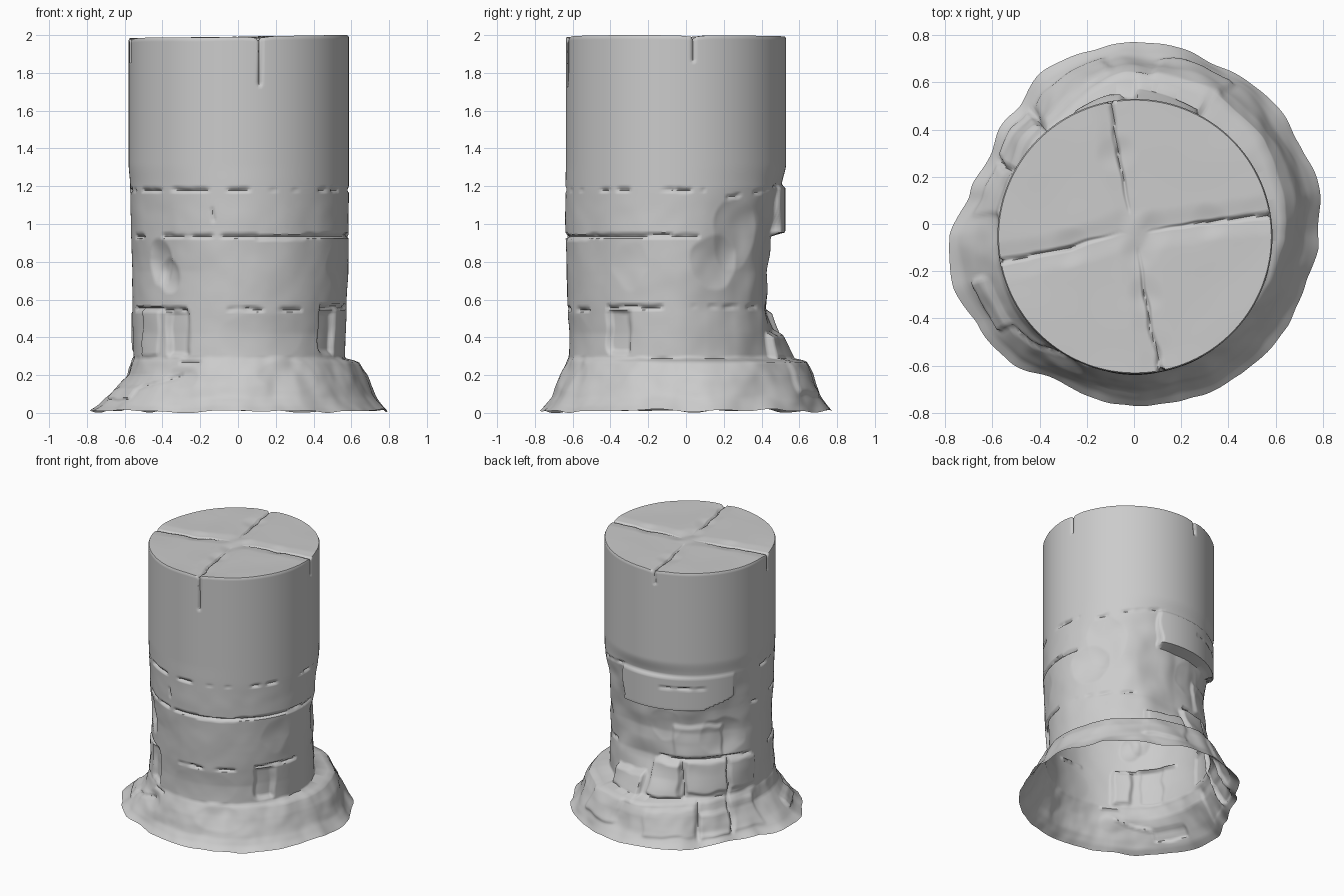
import bpy, bmesh, math
from mathutils import Vector, noise

if "Cube" in bpy.data.objects:
    bpy.data.objects.remove(bpy.data.objects["Cube"])

NA, NZ, NR = 360, 180, 44
CX, CY, R = 0.004, -0.053, 0.583

# skirt outline radius every 15 degrees, counter-clockwise from +x
OUTLINE = [.775, .81, .80, .815, .815, .815, .825, .805, .795, .74, .705, .725,
           .785, .80, .765, .75, .70, .71, .72, .725, .735, .745, .75, .75]
# wall radius per 45 degrees at these heights
WALL_Z = [.295, .42, .55, .75, .92, 1.2]
WALL = [[.56, .565, .57, .58, .583, .583], [.545, .54, .53, .535, .55, .58],
        [.585, .52, .48, .475, .50, .56], [.555, .535, .51, .495, .515, .57],
        [.56, .56, .565, .565, .57, .575], [.57, .56, .56, .555, .57, .58],
        [.57, .57, .575, .58, .585, .585], [.56, .555, .565, .575, .58, .583]]
# share of the flare reached per 45 degrees at these heights
FLARE_Z = [0, .03, .08, .14, .20, .272, .29]
FLARE = [[1, .9, .75, .62, .5, .3, 0], [1, .92, .82, .74, .66, .52, 0],
         [1, .92, .80, .68, .58, .42, 0], [1, .78, .55, .42, .32, .15, 0],
         [1, .8, .6, .35, .1, .03, 0], [1, .8, .6, .4, .2, .06, 0],
         [1, .8, .58, .45, .3, .06, 0], [1, .8, .6, .45, .3, .1, 0]]

# stones: az0, az1, z0, z1, radius change, edge softness
STONES = [(122, 152, .32, .54, .015, .03), (96, 117, .30, .53, .03, .03),
          (62, 90, .28, .42, .04, .03), (155, 176, .33, .53, .01, .02),
          (100, 128, .07, .24, .015, .03), (131, 150, .05, .20, .018, .03),
          (153, 172, .06, .26, .01, .03), (58, 82, .10, .27, .015, .03),
          (112, 150, .57, .80, .015, .04), (228, 241, .30, .54, -.028, .035),
          (320, 333, .32, .545, -.028, .035), (205, 222, .30, .55, .01, .02),
          (196, 215, .07, .14, .02, .02)]
# scoops: az, z, half-width deg, half-height, depth
SCOOPS = [(222, .80, 9, .13, .028), (229, .73, 8, .09, .022), (22, .80, 14, .14, .022),
          (34, .95, 14, .2, .02), (150, .72, 18, .14, .02), (282, .40, 24, .13, .006),
          (105, .80, 14, .12, .012), (335, .78, 10, .13, .006), (295, .2, 16, .08, .01),
          (240, .18, 10, .06, .012)]
# grooves: az0, z0, az1, z1, depth, dashed
GROOVES = [(182, 1.18, 375, 1.18, .02, 1), (185, .935, 280, .935, .02, 1),
           (280, .93, 358, .94, .024, 0), (0, .935, 12, .935, .015, 1),
           (265, .55, 305, .545, .022, 1), (195, .55, 240, .55, .024, 0),
           (320, .56, 352, .56, .022, 0), (5, .56, 60, .56, .014, 1),
           (28, 1.14, 75, 1.21, .014, 1), (105, 1.12, 140, 1.12, .015, 1),
           (100, .56, 172, .56, .02, 0), (119, .55, 121, .30, .016, 0),
           (153, .55, 153, .30, .016, 0), (157, .95, 180, .93, .018, 1),
           (256, 1.08, 257, 1.02, .01, 0),
           (238, .27, 250, .27, .012, 0), (215, .13, 238, .19, .012, 0),
           (129, .04, 130, .27, .014, 0), (151, .05, 152, .28, .014, 0),
           (281.5, 2.02, 281, 1.74, .02, 0), (9, 2.02, 9, 1.87, .014, 0),
           (100, 2.02, 101, 1.90, .014, 0), (190, 2.02, 190, 1.87, .014, 0)]
# cracks across the top as paths
CRACKS = [[(-.60, -.17), (-.27, -.10), (-.05, -.03)], [(-.10, .56), (-.07, .3), (-.02, .06)],
          [(.60, .045), (.32, .01), (.07, -.03), (.02, -.12)], [(.02, -.12), (.05, -.3), (.115, -.66)]]


def smooth(x):
    x = min(1, max(0, x))
    return x * x * (3 - 2 * x)


def lerp_table(zs, vs, z):
    if z <= zs[0]:
        return vs[0]
    for i in range(1, len(zs)):
        if z <= zs[i]:
            return vs[i-1] + (vs[i] - vs[i-1]) * (z - zs[i-1]) / (zs[i] - zs[i-1])
    return vs[-1]


def around(table, az):
    n = len(table)
    f = az / 360 * n
    i, t = int(f), smooth(f - int(f))
    a, b = table[i % n], table[(i + 1) % n]
    if isinstance(a, list):
        return [p + (q - p) * t for p, q in zip(a, b)]
    return a + (b - a) * t


def delta(a, b):
    return (a - b + 180) % 360 - 180


def seg_dist(px, py, ax, ay, bx, by):
    dx, dy = bx - ax, by - ay
    t = min(1, max(0, ((px - ax) * dx + (py - ay) * dy) / (dx * dx + dy * dy)))
    return math.hypot(px - ax - t * dx, py - ay - t * dy)


def box_mask(az, z, a0, a1, z0, z1, soft):
    # rounded rectangle on the unrolled wall
    mid, half = (a0 + a1) / 2, (a1 - a0) / 2
    dx = soft * .5 - (half - abs(delta(az, mid))) * .01
    dz = soft * .5 - min(z - z0, z1 - z)
    return smooth(1 - math.hypot(max(0, dx), max(0, dz)) / soft)


def radius(az, z, wall, flare, outline):
    c, s = math.cos(math.radians(az)), math.sin(math.radians(az))
    p = Vector((c, s, z * 1.7))
    wob = noise.noise(p * 7) * .006
    r = lerp_table(WALL_Z, wall, z) if z < 1.2 else wall[-1] + (R - wall[-1]) * smooth((z - 1.2) / .12)
    if z < .29:
        r += (outline - r) * lerp_table(FLARE_Z, flare, z)
        r += noise.noise(p * 4) * .012 + noise.noise(p * 9) * .004
    if z > 1.3:
        return r - groove_depth(az, z, 0)
    # slab left standing proud on the worn back
    m = box_mask(az, z, 72 + 4 * noise.noise(p * 3), 157 - 22 * smooth((1.04 - z) / .1), .945, 1.2, .025)
    r += (R - .004 - r) * m
    # general weathering, strongest at the back
    worn = smooth((1.2 - z) / .15) * (1 - m)
    r += worn * (noise.noise(p * 3.5) * .011 * (.35 + max(0, s)) + wob * .2)
    jz, ja = noise.noise(p * 6) * .015, noise.noise(p * 5 + Vector((9, 0, 0))) * 2.5
    for a0, a1, z0, z1, d, soft in STONES:
        if z0 - .05 < z < z1 + .05:
            r += d * box_mask(az + ja, z + jz, a0, a1, z0, z1, soft)
    for a, zc, w, h, d in SCOOPS:
        q = (delta(az + ja, a) / w) ** 2 + ((z + jz - zc) / h) ** 2
        if q < 1:
            r -= d * (1 - q)
    return r - groove_depth(az, z, wob)


def groove_depth(az, z, wob):
    g = 0
    for a0, z0, a1, z1, d, dashed in GROOVES:
        if z < min(z0, z1) - .03 or z > max(z0, z1) + .03:
            continue
        mid = (a0 + a1) / 2
        x = delta(az + wob * 250, mid) * .01
        k = seg_dist(x, z + wob, (a0 - mid) * .01, z0, (a1 - mid) * .01, z1)
        if k < .014:
            if dashed:
                d *= smooth(noise.noise(Vector((az * .11, z0 * 7, 3))) * 2 + .45)
            g = max(g, d * (1 - smooth(k / .014)))
    return g


def top_height(x, y):
    z = 1.991 + .009 * x / R + noise.noise(Vector((x * 4, y * 4, 5))) * .004
    rim = math.hypot(x - CX, y - CY) / R
    for path in CRACKS:
        for (ax, ay), (bx, by) in zip(path, path[1:]):
            wob = .012 * noise.noise(Vector((x * 10, y * 10, 1)))
            k = seg_dist(x + wob, y + wob, ax, ay, bx, by)
            z -= .017 * (1 - smooth(k / .013)) * smooth(rim * 1.5)
            z -= .007 * (1 - smooth(k / .09))
    return min(z, 2.0)


bm = bmesh.new()
columns = []
for i in range(NA):
    az = 360 * i / NA
    c, s = math.cos(math.radians(az)), math.sin(math.radians(az))
    wall, flare, outline = around(WALL, az), around(FLARE, az), around(OUTLINE, az)
    foot = .012 + .022 * noise.noise(Vector((c * 4, s * 4, 0)))
    col = []
    # weathered wall and flared foot, left open underneath
    for j in range(NZ + 1):
        z = 2 * j / NZ
        r = radius(az, z, wall, flare, outline)
        if j == NZ:
            r -= .005
        x, y = CX + r * c, CY + r * s
        if z < .1:
            z += max(0, foot) * (1 - z / .1)
        if z > 1.8:
            z += (top_height(x, y) - 2) * smooth((z - 1.8) / .2)
        col.append(bm.verts.new((x, y, z)))
    # top face rings running inwards
    edge = math.hypot(col[-1].co.x - CX, col[-1].co.y - CY)
    for j in range(1, NR):
        r = edge * (1 - j / NR)
        x, y = CX + r * c, CY + r * s
        col.append(bm.verts.new((x, y, top_height(x, y))))
    columns.append(col)
centre = bm.verts.new((CX, CY, top_height(CX, CY)))
for i in range(NA):
    a, b = columns[i], columns[(i + 1) % NA]
    for j in range(len(a) - 1):
        bm.faces.new((a[j], b[j], b[j + 1], a[j + 1]))
    bm.faces.new((a[-1], b[-1], centre))

me = bpy.data.meshes.new("weathered_stone_column")
bm.to_mesh(me)
bm.free()
column = bpy.data.objects.new("weathered_stone_column", me)
bpy.context.collection.objects.link(column)
bpy.context.view_layer.objects.active = column
column.select_set(True)
bpy.ops.object.shade_smooth_by_angle(angle=math.radians(60))
